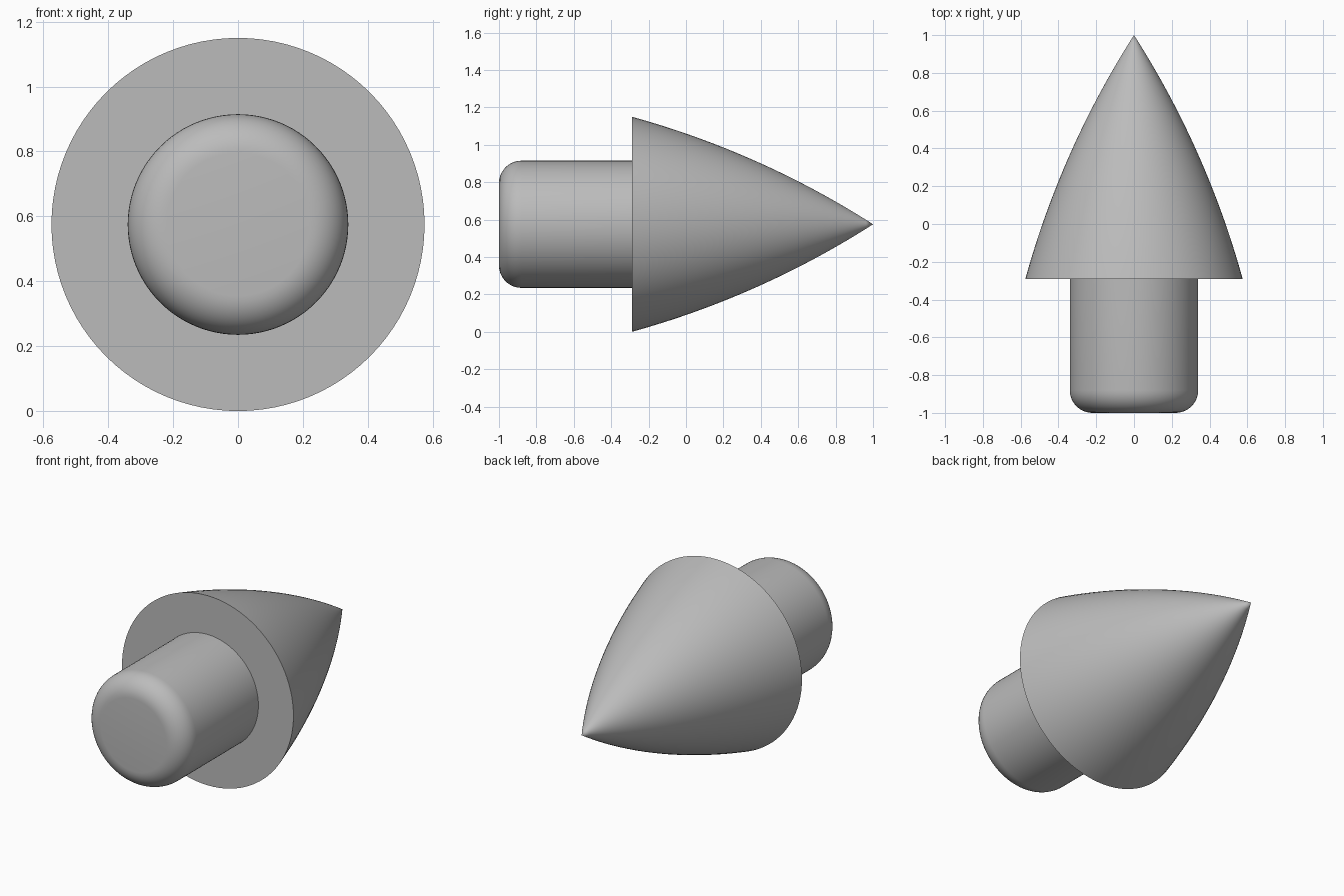
import bpy
import bmesh
import math
from mathutils import Matrix, Vector

cube = bpy.data.objects.get("Cube")
if cube:
    bpy.data.objects.remove(cube, do_unlink=True)

RADIUS = 0.575       # widest radius, also the height of the axis
STEM_RADIUS = 0.34
FILLET = 0.12
SHOULDER = -0.29     # y of the flat face behind the nose
SIDES = 96

grey = bpy.data.materials.new("plain_grey")
grey.use_nodes = True
colour = (0.5, 0.5, 0.5, 1)
grey.diffuse_color = colour
grey.node_tree.nodes["Principled BSDF"].inputs["Base Color"].default_value = colour


def lathe(name, profile):
    """Revolve (radius, y) points around the y axis."""
    bm = bmesh.new()
    verts = [bm.verts.new((r, y, 0)) for r, y in profile]
    edges = [bm.edges.new(pair) for pair in zip(verts, verts[1:])]
    bmesh.ops.spin(bm, geom=verts + edges, cent=(0, 0, 0), axis=(0, 1, 0),
                   angle=math.tau, steps=SIDES, use_merge=True)
    bmesh.ops.remove_doubles(bm, verts=bm.verts, dist=1e-5)
    bmesh.ops.recalc_face_normals(bm, faces=bm.faces)
    bmesh.ops.transform(bm, matrix=Matrix.Translation((0, 0, RADIUS)), verts=bm.verts)
    mesh = bpy.data.meshes.new(name)
    bm.to_mesh(mesh)
    bm.free()
    mesh.materials.append(grey)
    obj = bpy.data.objects.new(name, mesh)
    bpy.context.collection.objects.link(obj)
    bpy.ops.object.select_all(action="DESELECT")
    obj.select_set(True)
    bpy.context.view_layer.objects.active = obj
    bpy.ops.object.shade_smooth_by_angle(angle=math.radians(30))
    return obj


# Pointed nose: a shallow circular arc from the rim to the tip
rim, tip = Vector((RADIUS, SHOULDER)), Vector((0, 1))
chord = tip - rim
half_angle = math.radians(8.6)
arc_radius = chord.length / (2 * math.sin(half_angle))
inward = Vector((-chord.y, chord.x)).normalized()
centre = (rim + tip) / 2 + inward * arc_radius * math.cos(half_angle)
start = math.atan2(rim.y - centre.y, rim.x - centre.x)
STEPS = 32
nose = [(centre.x + arc_radius * math.cos(start + 2 * half_angle * i / STEPS),
         centre.y + arc_radius * math.sin(start + 2 * half_angle * i / STEPS))
        for i in range(STEPS)]
lathe("nose_cone", [(STEM_RADIUS, SHOULDER)] + nose + [(0, 1)])

# Cylindrical stem with a rounded front rim
corner = [(STEM_RADIUS - FILLET * (1 - math.sin(a)), -1 + FILLET * (1 - math.cos(a)))
          for a in (math.pi / 2 * i / 10 for i in range(11))]
lathe("stem", [(0, -1)] + corner + [(STEM_RADIUS, SHOULDER)])
